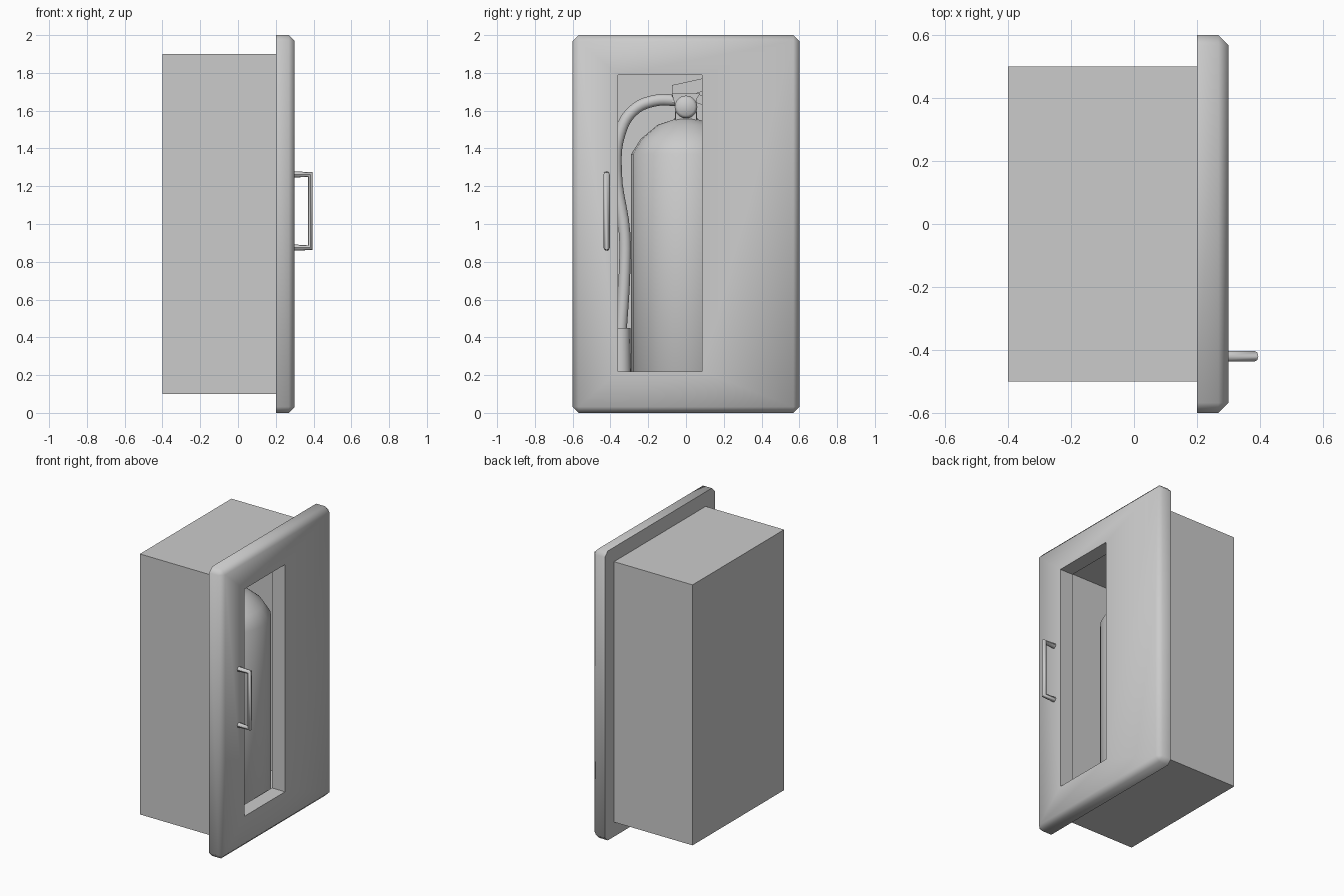
import bpy, bmesh, math
from mathutils import Matrix, Vector

default = bpy.data.objects.get("Cube")
if default:
    bpy.data.objects.remove(default, do_unlink=True)

grey = bpy.data.materials.new("plain grey")
grey.use_nodes = True
colour = (0.6, 0.6, 0.6, 1)
grey.diffuse_color = colour
grey.node_tree.nodes["Principled BSDF"].inputs["Base Color"].default_value = colour


def finish(name, bm, angle=None):
    """Turn a bmesh into a named grey object, optionally smooth."""
    bmesh.ops.recalc_face_normals(bm, faces=bm.faces)
    mesh = bpy.data.meshes.new(name)
    bm.to_mesh(mesh)
    bm.free()
    mesh.materials.append(grey)
    obj = bpy.data.objects.new(name, mesh)
    bpy.context.collection.objects.link(obj)
    if angle:
        smooth(obj, angle)
    return obj


def smooth(obj, angle):
    bpy.ops.object.select_all(action='DESELECT')
    obj.select_set(True)
    bpy.context.view_layer.objects.active = obj
    bpy.ops.object.shade_smooth_by_angle(angle=math.radians(angle))


def box_mesh(low, high):
    low, high = Vector(low), Vector(high)
    bm = bmesh.new()
    bmesh.ops.create_cube(bm, size=1, matrix=Matrix.Translation((low + high) / 2)
                          @ Matrix.Diagonal((*(high - low), 1)))
    return bm


def lathe(name, profile, place, sides=24):
    """Spin (radius, height) points around z, then move into place."""
    bm = bmesh.new()
    rings = []
    for r, z in profile:
        rings.append([bm.verts.new((r * math.cos(a), r * math.sin(a), z))
                      for a in (math.tau * i / sides for i in range(sides))])
    for a, b in zip(rings, rings[1:]):
        for i in range(sides):
            j = (i + 1) % sides
            bm.faces.new((a[i], a[j], b[j], b[i]))
    bm.faces.new(rings[0])
    bm.faces.new(rings[-1])
    bm.transform(place)
    return finish(name, bm, 50)


def tube(name, points, radius, kind, resolution):
    """Sweep a round section along a path and keep it as a mesh."""
    curve = bpy.data.curves.new(name, 'CURVE')
    curve.dimensions = '3D'
    curve.bevel_depth = radius
    curve.bevel_resolution = resolution
    curve.resolution_u = 5
    curve.use_fill_caps = True
    spline = curve.splines.new(kind)
    if kind == 'POLY':
        spline.points.add(len(points) - 1)
        for p, co in zip(spline.points, points):
            p.co = (*co, 1)
    else:
        spline.bezier_points.add(len(points) - 1)
        for p, co in zip(spline.bezier_points, points):
            p.co = co
            p.handle_left_type = p.handle_right_type = 'AUTO'
    obj = bpy.data.objects.new(name, curve)
    bpy.context.collection.objects.link(obj)
    curve.materials.append(grey)
    bpy.ops.object.select_all(action='DESELECT')
    obj.select_set(True)
    bpy.context.view_layer.objects.active = obj
    bpy.ops.object.convert(target='MESH')
    smooth(bpy.context.view_layer.objects.active, 50)


def slab(name, outline, half_width, x):
    """Extrude a (y, z) side profile along x."""
    bm = bmesh.new()
    face = bm.faces.new([bm.verts.new((x - half_width, y, z)) for y, z in outline])
    out = bmesh.ops.extrude_face_region(bm, geom=[face])
    bmesh.ops.translate(bm, vec=(2 * half_width, 0, 0),
                        verts=[v for v in out["geom"] if isinstance(v, bmesh.types.BMVert)])
    finish(name, bm)


# Cabinet shell, open towards the door
bm = box_mesh((-0.4, -0.5, 0.1), (0.2, 0.5, 1.9))
bm.normal_update()
bmesh.ops.delete(bm, geom=[f for f in bm.faces if f.normal.x > 0.9], context='FACES')
shell = finish("cabinet_shell", bm)
walls = shell.modifiers.new("walls", 'SOLIDIFY')
walls.thickness = 0.01
walls.offset = -1

# Door with chamfered front rim and corners
bm = box_mesh((0.2, -0.6, 0), (0.3, 0.6, 2))
rim = [e for e in bm.edges if max(v.co.x for v in e.verts) > 0.25]
bmesh.ops.bevel(bm, geom=rim, offset=0.032, segments=1, affect='EDGES')
door = finish("door", bm)

# Window opening through the door
cutter = finish("window_cutter", box_mesh((0.1, -0.36, 0.22), (0.4, 0.085, 1.79)))
cutter.hide_render = True
cutter.hide_set(True)
cut = door.modifiers.new("window", 'BOOLEAN')
cut.object = cutter
cut.solver = 'EXACT'
bpy.context.view_layer.objects.active = door
bpy.ops.object.modifier_apply(modifier=cut.name)
bpy.data.objects.remove(cutter, do_unlink=True)
smooth(door, 50)

# Pull handle
tube("door_handle", [(0.29, -0.42, 0.875), (0.383, -0.42, 0.875),
                     (0.383, -0.42, 1.262), (0.29, -0.42, 1.262)], 0.017, 'POLY', 2)

# Extinguisher bottle
axis_x = -0.1
lathe("bottle", [(0.27, 0.11), (0.29, 0.14), (0.29, 1.37), (0.24, 1.45),
                 (0.15, 1.525), (0.06, 1.555), (0.055, 1.62)],
      Matrix.Translation((axis_x, 0, 0)))

# Valve, squeeze levers and gauge
slab("valve_body", [(-0.055, 1.55), (0.055, 1.55), (0.055, 1.66),
                    (0.075, 1.69), (-0.075, 1.69), (-0.055, 1.62)], 0.05, axis_x)
slab("carry_handle", [(-0.075, 1.64), (0.06, 1.64), (0.28, 1.56),
                      (0.28, 1.6), (0.06, 1.69), (-0.075, 1.69)], 0.035, axis_x)
slab("squeeze_lever", [(-0.075, 1.68), (0.05, 1.69), (0.28, 1.76),
                       (0.28, 1.81), (0.085, 1.77), (-0.075, 1.735)], 0.04, axis_x)
lathe("pressure_gauge", [(0.04, 0.03), (0.06, 0.06), (0.06, 0.085), (0.045, 0.1)],
      Matrix.Translation((axis_x, 0, 1.62)) @ Matrix.Rotation(math.pi / 2, 4, 'Y'), 20)

# Hose and discharge horn
tube("hose", [(axis_x, -0.04, 1.655), (axis_x, -0.17, 1.652), (axis_x, -0.28, 1.6),
              (axis_x, -0.35, 1.48), (axis_x, -0.37, 1.28), (axis_x, -0.325, 0.95),
              (axis_x, -0.325, 0.75), (axis_x, -0.345, 0.42)], 0.032, 'BEZIER', 3)
lathe("discharge_horn", [(0.055, 0.18), (0.05, 0.45)],
      Matrix.Translation((axis_x, -0.345, 0)), 16)
